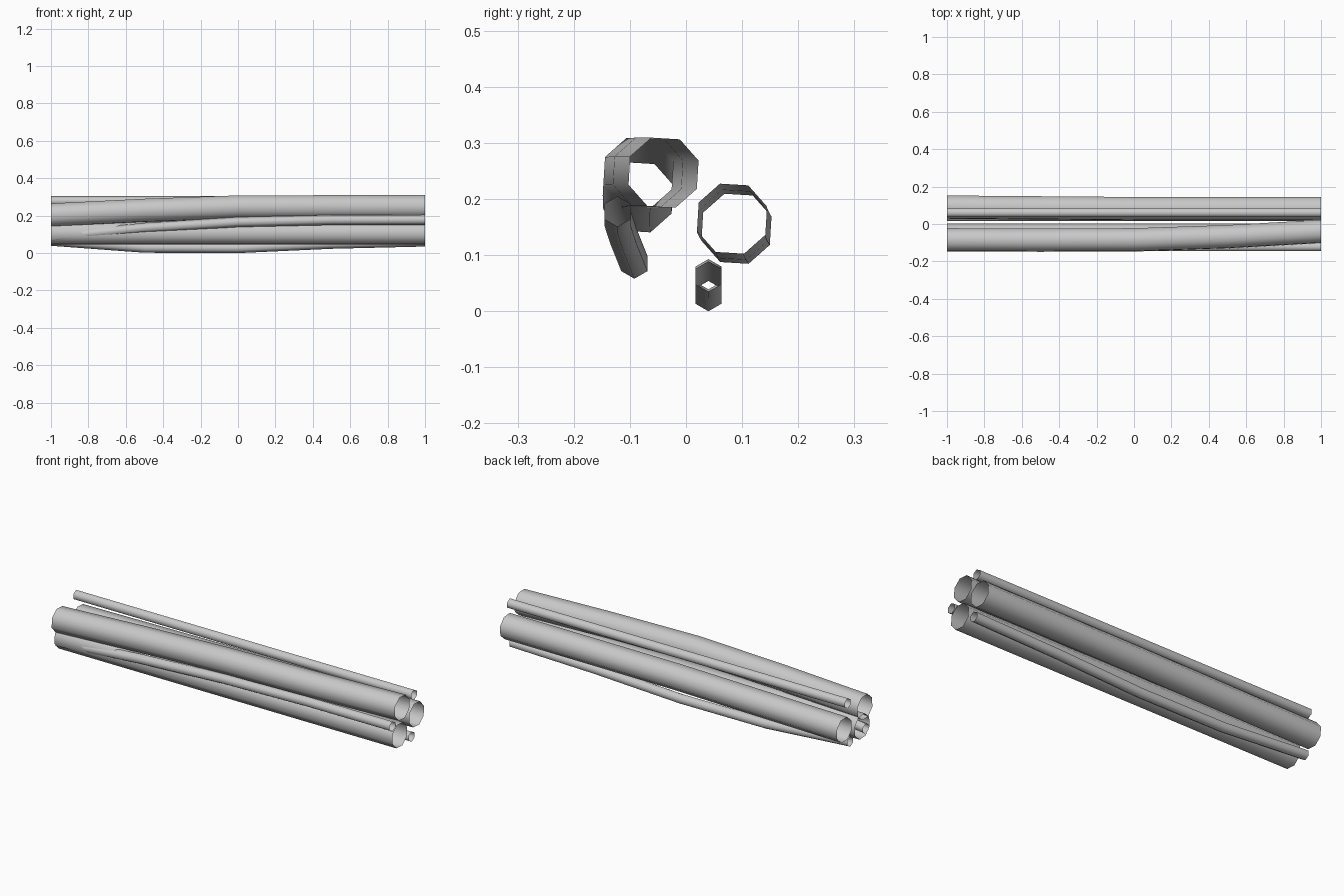
import bpy, bmesh, math

cube = bpy.data.objects.get("Cube")
if cube:
    bpy.data.objects.remove(cube, do_unlink=True)

# One plain grey for every pipe
grey = bpy.data.materials.new("light_grey")
grey.use_nodes = True
colour = (0.58, 0.58, 0.58, 1)
grey.diffuse_color = colour
grey.node_tree.nodes["Principled BSDF"].inputs["Base Color"].default_value = colour

STATIONS = (-1, -0.5, 0, 0.5, 1)


def pipe(name, centres, radius, sides, turn):
    """Open-ended pipe along x, through one (y, z) centre per station."""
    if len(centres) == 1:
        centres = centres * len(STATIONS)
    bm = bmesh.new()
    rings = []
    for x, (cy, cz) in zip(STATIONS, centres):
        ring = []
        for i in range(sides):
            a = math.radians(turn) + math.tau * i / sides
            ring.append(bm.verts.new((x, cy + radius * math.cos(a),
                                      cz + radius * math.sin(a))))
        rings.append(ring)
    for r, s in zip(rings, rings[1:]):
        for i in range(sides):
            j = (i + 1) % sides
            bm.faces.new((r[i], r[j], s[j], s[i])).smooth = True
    bmesh.ops.recalc_face_normals(bm, faces=bm.faces)
    # Normals face away from the pipe axis
    f = bm.faces[0]
    f.normal_update()
    mid = f.calc_center_median()
    cy, cz = centres[0]
    if f.normal.y * (mid.y - cy) + f.normal.z * (mid.z - cz) < 0:
        bmesh.ops.reverse_faces(bm, faces=bm.faces)
    mesh = bpy.data.meshes.new(name)
    bm.to_mesh(mesh)
    bm.free()
    mesh.materials.append(grey)
    obj = bpy.data.objects.new(name, mesh)
    bpy.context.collection.objects.link(obj)


# Thick eight-sided pipes
def thick(name, centres):
    pipe(name, centres, 0.066, 8, 19)


thick("upper_front_pipe", [(-0.085, 0.203), (-0.086, 0.228), (-0.085, 0.246),
                           (-0.068, 0.247), (-0.04, 0.247)])
thick("back_pipe", [(0.09, 0.147), (0.086, 0.154), (0.082, 0.162),
                    (0.082, 0.164), (0.082, 0.165)])
thick("lower_front_pipe", [(-0.061, 0.108)])


# Thin six-sided pipes
def thin(name, centres):
    pipe(name, centres, 0.027, 6, 30)


thin("front_thin_pipe", [(-0.092, 0.085), (-0.112, 0.135), (-0.122, 0.166),
                         (-0.122, 0.177), (-0.122, 0.178)])
thin("bottom_thin_pipe", [(0.04, 0.066), (0.04, 0.029), (0.04, 0.027),
                          (0.04, 0.05), (0.04, 0.062)])
thin("top_thin_pipe", [(0.06, 0.278)])
